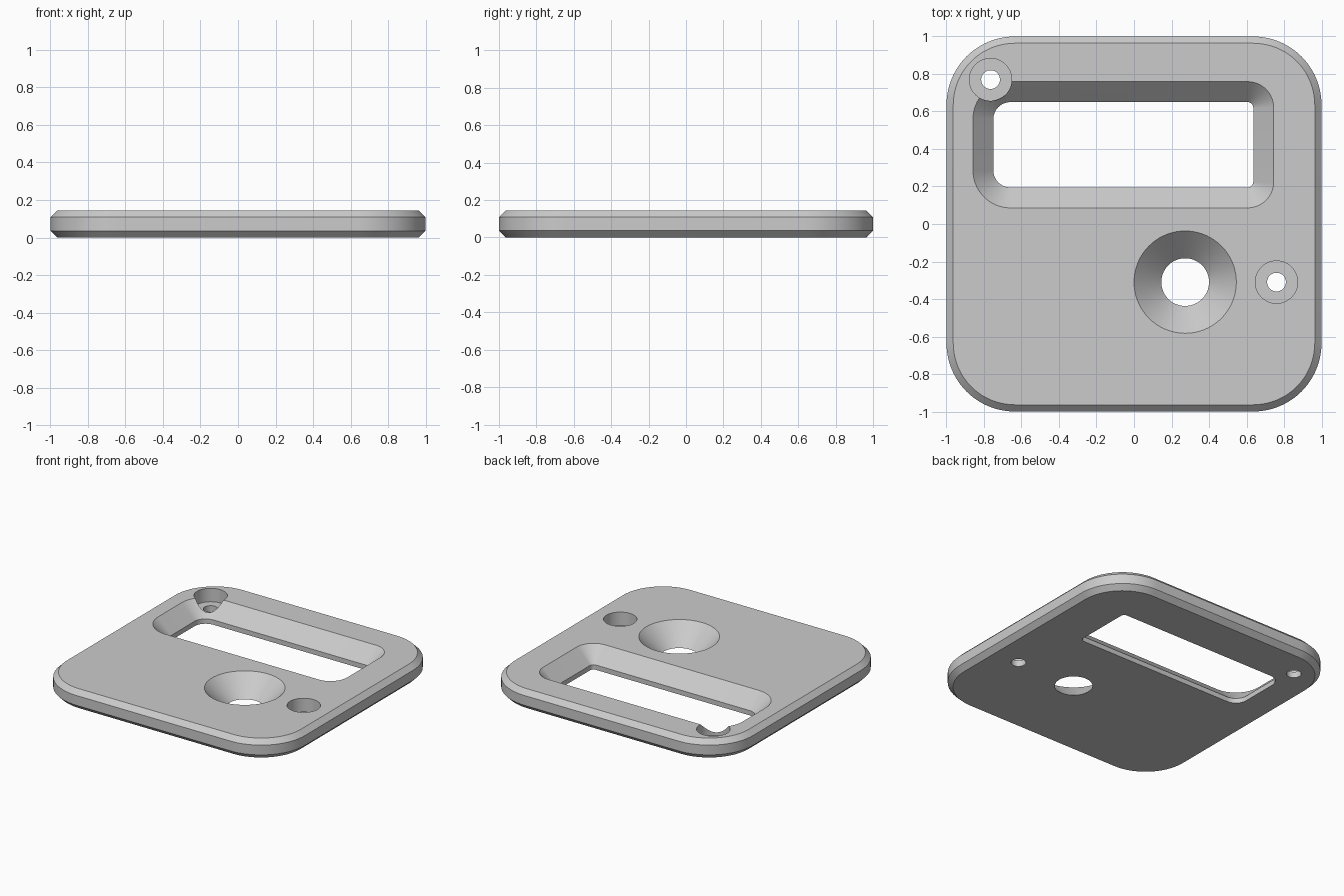
import bpy
import bmesh
import math

default = bpy.data.objects.get("Cube")
if default:
    bpy.data.objects.remove(default, do_unlink=True)

THICK = 0.145
CHAMFER = 0.036

grey = bpy.data.materials.new("light grey")
grey.use_nodes = True
colour = (0.6, 0.6, 0.6, 1)
grey.diffuse_color = colour
grey.node_tree.nodes["Principled BSDF"].inputs["Base Color"].default_value = colour


def rounded(x0, x1, y0, y1, r_left, r_right, grow=0, steps=20):
    """Counter-clockwise rounded rectangle, offset outwards by grow."""
    points = []
    corners = [(x1, y1, r_right), (x0, y1, r_left), (x0, y0, r_left), (x1, y0, r_right)]
    for i, (x, y, r) in enumerate(corners):
        cx = x - r if x == x1 else x + r
        cy = y - r if y == y1 else y + r
        for s in range(steps + 1):
            a = math.pi / 2 * (i + s / steps)
            points.append((cx + (r + grow) * math.cos(a), cy + (r + grow) * math.sin(a)))
    return points


def circle(x, y, r, steps=72):
    angles = [math.tau * s / steps for s in range(steps)]
    return [(x + r * math.cos(a), y + r * math.sin(a)) for a in angles]


def loft(name, sections):
    """Closed solid through stacked outlines, given from bottom to top."""
    bm = bmesh.new()
    rings = [[bm.verts.new((x, y, z)) for x, y in outline] for outline, z in sections]
    n = len(rings[0])
    for low, high in zip(rings, rings[1:]):
        for i in range(n):
            j = (i + 1) % n
            bm.faces.new((low[i], low[j], high[j], high[i]))
    bm.faces.new(rings[0][::-1])
    bm.faces.new(rings[-1])
    mesh = bpy.data.meshes.new(name)
    bm.to_mesh(mesh)
    bm.free()
    mesh.materials.append(grey)
    obj = bpy.data.objects.new(name, mesh)
    bpy.context.scene.collection.objects.link(obj)
    return obj


# Plate with chamfered rims above and below
def plate_outline(grow):
    return rounded(-1, 1, -1, 1, 0.364, 0.364, grow)


plate = loft("cover_plate", [
    (plate_outline(-CHAMFER), 0),
    (plate_outline(0), CHAMFER),
    (plate_outline(0), THICK - CHAMFER),
    (plate_outline(-CHAMFER), THICK),
])


# Bevelled window with a thin upright lip at the bottom
def window_outline(grow):
    return rounded(-0.75, 0.636, 0.195, 0.65, 0.091, 0.03, grow)


slope = THICK - CHAMFER
cutters = [loft("window_cutter", [
    (window_outline(0), -0.1),
    (window_outline(0), CHAMFER),
    (window_outline(slope), THICK),
    (window_outline(slope), THICK + 0.1),
])]

# Conical dial opening
cutters.append(loft("dial_cutter", [
    (circle(0.273, -0.31, 0.107), -0.02),
    (circle(0.273, -0.31, 0.293), THICK + 0.02),
]))

# Counterbored screw holes
for x, y in ((-0.765, 0.77), (0.76, -0.31)):
    cutters.append(loft("screw_cutter", [
        (circle(x, y, 0.05), -0.1),
        (circle(x, y, 0.05), 0.045),
        (circle(x, y, 0.113), 0.045),
        (circle(x, y, 0.113), THICK + 0.1),
    ]))

for cutter in cutters:
    cutter.hide_render = True
    cut = plate.modifiers.new(cutter.name, "BOOLEAN")
    cut.operation = "DIFFERENCE"
    cut.solver = "EXACT"
    cut.object = cutter

# Bake the cuts and drop the cutters
graph = bpy.context.evaluated_depsgraph_get()
finished = bpy.data.meshes.new_from_object(plate.evaluated_get(graph))
plate.modifiers.clear()
plate.data = finished
for cutter in cutters:
    bpy.data.objects.remove(cutter, do_unlink=True)

# Smooth rounded walls, crisp chamfers
bpy.ops.object.select_all(action="DESELECT")
plate.select_set(True)
bpy.context.view_layer.objects.active = plate
bpy.ops.object.shade_smooth_by_angle(angle=math.radians(30))
